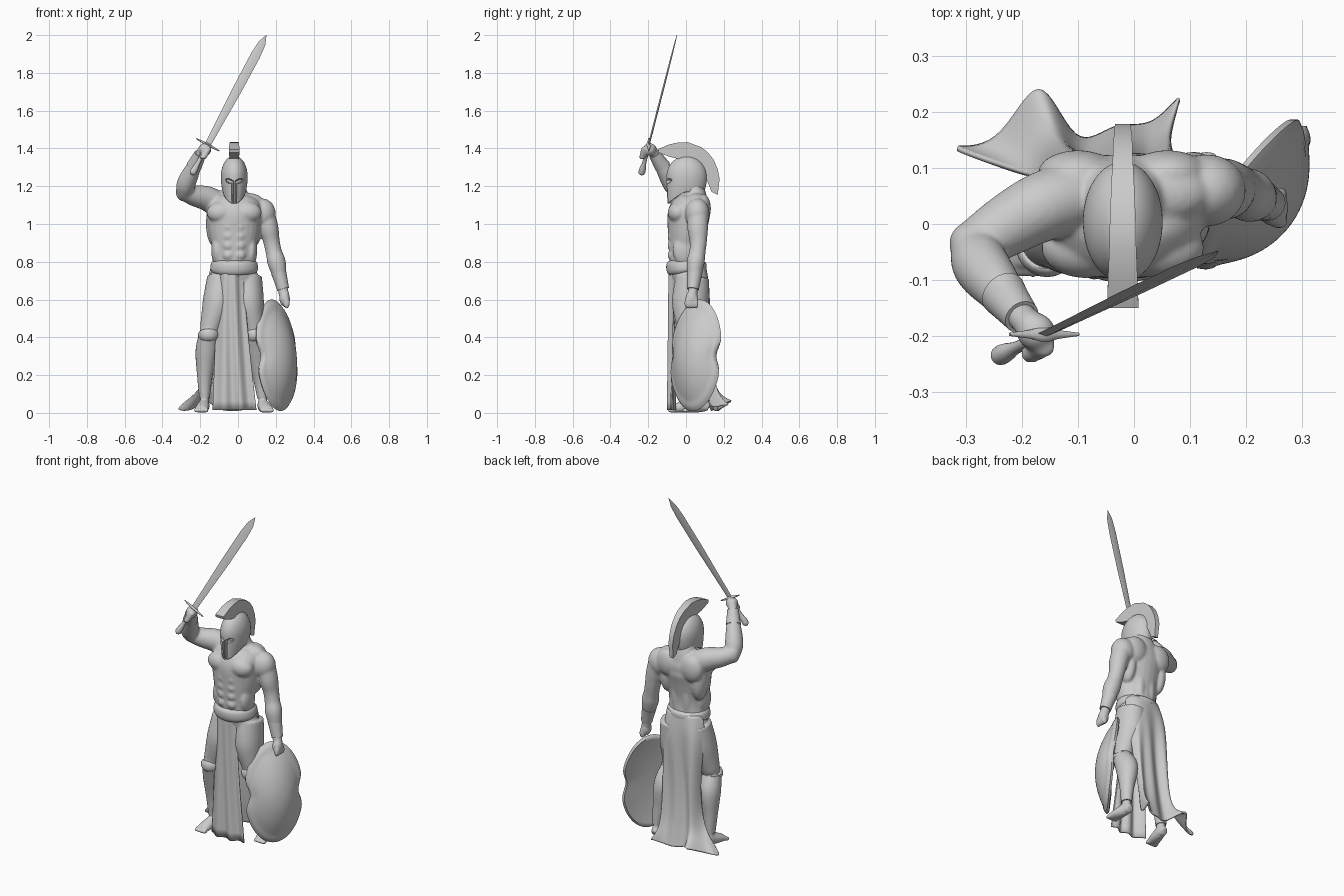
import bpy, bmesh, math
from mathutils import Vector, Matrix

X, Y, Z = Vector((1, 0, 0)), Vector((0, 1, 0)), Vector((0, 0, 1))


def finish(bm, name, angle=40):
    bmesh.ops.recalc_face_normals(bm, faces=bm.faces[:])
    me = bpy.data.meshes.new(name)
    bm.to_mesh(me)
    bm.free()
    ob = bpy.data.objects.new(name, me)
    bpy.context.collection.objects.link(ob)
    bpy.ops.object.select_all(action='DESELECT')
    ob.select_set(True)
    bpy.context.view_layer.objects.active = ob
    bpy.ops.object.shade_smooth_by_angle(angle=math.radians(angle))
    return ob


def loft(bm, pts, ref=Y, n=24, k=5):
    """Closed tube through (x, y, z, radius along ref, other radius)."""
    P = [pts[0]] + list(pts) + [pts[-1]]
    path = []
    for i in range(1, len(P) - 2):
        for j in range(k):
            t = j / k
            path.append([0.5 * (2*b + (c - a)*t + (2*a - 5*b + 4*c - d)*t*t + (3*b - a - 3*c + d)*t**3)
                         for a, b, c, d in zip(*P[i-1:i+3])])
    path.append(list(pts[-1]))
    rings = []
    for i, p in enumerate(path):
        t = (Vector(path[min(i+1, len(path)-1)][:3]) - Vector(path[max(i-1, 0)][:3])).normalized()
        a = (ref - t * ref.dot(t)).normalized()
        b = t.cross(a)
        rings.append([bm.verts.new(Vector(p[:3]) + a*p[3]*math.cos(w) + b*p[4]*math.sin(w))
                      for w in (2*math.pi*q/n for q in range(n))])
    for r, s in zip(rings, rings[1:]):
        for q in range(n):
            bm.faces.new((r[q], r[(q+1) % n], s[(q+1) % n], s[q]))
    bm.faces.new(rings[0])
    bm.faces.new(rings[-1])


def ball(bm, c, r):
    bmesh.ops.create_uvsphere(bm, u_segments=20, v_segments=12, radius=1,
                              matrix=Matrix.Translation(c) @ Matrix.Diagonal((*r, 1)))


def grid(bm, rows, weld=0):
    vs = [[bm.verts.new(p) for p in row] for row in rows]
    for r, s in zip(vs, vs[1:]):
        for i in range(len(r) - 1):
            bm.faces.new((r[i], r[i+1], s[i+1], s[i]))
    if weld:
        bmesh.ops.remove_doubles(bm, verts=bm.verts[:], dist=weld)


def part(name, pts, **kw):
    bm = bmesh.new()
    loft(bm, pts, **kw)
    return finish(bm, name)


# Sword axis is shared by hand and weapon
pommel, tip = Vector((-.24, -.235, 1.27)), Vector((.15, -.048, 2.0))
wide = Vector((.88, 0, -.47))
along = lambda t: pommel.lerp(tip, t)

# Body: overlapping volumes fused by a voxel remesh
bm = bmesh.new()
loft(bm, [(-.02, .02, .62, .07, .10), (-.02, .02, .70, .088, .128), (-.02, .005, .78, .090, .115),
          (-.02, .0, .87, .092, .117), (-.02, .005, .96, .102, .135), (-.02, .015, 1.05, .112, .145),
          (-.02, .035, 1.11, .094, .135), (-.02, .045, 1.16, .06, .075), (-.02, .02, 1.22, .055, .055)])
ball(bm, (-.02, .01, 1.24), (.055, .07, .09))
muscles = [(.068, -.042, 1.06, .078, .055, .058), (.105, .045, 1.0, .045, .06, .12),
           (.08, .09, 1.08, .072, .042, .08), (.034, .06, .91, .034, .036, .18),
           (.065, .055, 1.12, .09, .055, .045), (.06, .055, .67, .07, .06, .08),
           (.092, -.01, .86, .03, .06, .08)]
muscles += [(.03, -.076, z, .03, .022, .028) for z in (.985, .935, .885, .835)]
for dx, y, z, *r in muscles:
    for s in (-1, 1):
        ball(bm, (-.02 + s*dx, y, z), r)
# Legs and feet
right_leg = [(-.09, .02, .72, .085, .073), (-.108, .0, .58, .092, .08), (-.143, -.02, .46, .062, .058),
             (-.155, -.028, .41, .05, .048), (-.166, .005, .32, .058, .054), (-.176, .015, .19, .037, .035),
             (-.177, .02, .08, .027, .023), (-.178, .02, .02, .03, .027)]
left_leg = [(.05, .035, .72, .088, .077), (.06, .02, .58, .095, .078), (.083, .01, .46, .062, .056),
            (.09, .01, .41, .05, .048), (.100, .06, .32, .061, .054), (.118, .08, .19, .038, .035),
            (.13, .09, .08, .027, .023), (.13, .09, .02, .03, .027)]
for leg, toe in ((right_leg, (-.195, -.075)), (left_leg, (.153, .0))):
    loft(bm, leg)
    hx, hy = leg[-1][:2]
    loft(bm, [(hx, hy + .03, .025, .022, .022), (hx, hy, .04, .028, .036),
              ((hx + toe[0])/2, (hy + toe[1])/2, .03, .035, .03), (*toe, .018, .037, .017)], ref=X)
    for i in range(5):
        ball(bm, (toe[0] - .03 + i*.015, toe[1] - .004, .013), (.009, .018, .012))
# Raised arm
loft(bm, [(-.10, .05, 1.10, .07, .065), (-.165, .03, 1.135, .066, .062), (-.23, -.005, 1.15, .056, .055),
          (-.285, -.04, 1.17, .046, .046)], ref=Z)
loft(bm, [(-.285, -.035, 1.155, .04, .04), (-.275, -.07, 1.21, .052, .05), (-.245, -.11, 1.28, .045, .043),
          (-.205, -.16, 1.36, .027, .027), (-.18, -.185, 1.40, .028, .028)])
ball(bm, (-.29, -.035, 1.17), (.04, .04, .05))
ball(bm, (-.175, -.192, 1.395), (.035, .034, .034))
for i in range(4):
    ball(bm, along(.115 + i*.02) + Vector((.012, -.016, 0)), (.021, .02, .012))
# Lowered arm
ball(bm, (.13, .06, 1.055), (.07, .065, .08))
loft(bm, [(.135, .065, 1.07, .055, .055), (.162, .062, .98, .055, .052), (.177, .065, .91, .046, .044),
          (.19, .06, .85, .043, .043), (.206, .05, .79, .047, .048), (.231, .04, .68, .028, .028),
          (.243, .035, .63, .025, .028)])
ball(bm, (.247, .03, .605), (.029, .034, .042))
for i in range(4):
    ball(bm, (.258, .002 + i*.018, .58), (.017, .010, .03))
body = finish(bm, "body", 180)
m = body.modifiers.new("fuse", 'REMESH')
m.mode, m.voxel_size, m.use_smooth_shade = 'VOXEL', .006, True
m = body.modifiers.new("soften", 'SMOOTH')
m.factor, m.iterations = .5, 9

# Greaves with rolled knee rims, and wrist cuffs
for side, leg in (("right", right_leg), ("left", left_leg)):
    part(side + "_greave", [(x, y, z, a + .005, b + .005) for x, y, z, a, b in leg[3:7]])
    x, y, z, a, b = leg[3]
    part(side + "_greave_rim", [(x, y, z - .010, a + .003, b + .003), (x, y - .002, z - .004, a + .010, b + .008),
                                (x, y - .005, z + .010, a + .012, b + .009), (x, y - .003, z + .018, a, b)])
part("left_cuff", [(.215, .047, .745, .041, .041), (.224, .043, .712, .037, .037), (.239, .037, .655, .031, .032)])
part("right_cuff", [(-.233, -.124, 1.305, .043, .041), (-.22, -.141, 1.33, .038, .037), (-.20, -.166, 1.37, .032, .032)])

# Belt
part("belt", [(-.02, .005, .745, .094, .116), (-.02, .003, .76, .106, .126),
              (-.02, .002, .79, .105, .123), (-.02, .002, .805, .09, .113)], n=48)

# Front cloth with a few soft vertical folds
bm = bmesh.new()
rows = []
for j in range(17):
    v = j / 16
    x0, x1 = -.105 - .03*v, .028 + .07*v**1.3
    rows.append([(x0 + (x1 - x0)*u,
                  -.092 + .011*(.3 + .7*v)*math.cos(u**1.2*math.pi*5) + .16*(1 - .5*v)*(u - .5)**2,
                  .78 - .765*v) for u in (i/40 for i in range(41))])
grid(bm, rows)
cloth = finish(bm, "front_cloth", 60)
cloth.modifiers.new("thickness", 'SOLIDIFY').thickness = .008

# Back cloth, draped in folds; the hem trails outward and its tails lift
bm = bmesh.new()
hems = [(.79, (-.145, .03, -.115, .08, -.08, .095, -.05, .105, .0, .105, .04, .095, .075, .08, .10, .03)),
        (.66, (-.17, .06, -.14, .12, -.10, .125, -.05, .115, .0, .13, .04, .135, .08, .12, .105, .07)),
        (.40, (-.15, .08, -.145, .12, -.11, .15, -.07, .085, -.02, .14, .025, .10, .065, .14, .085, .09)),
        (.17, (-.17, .08, -.16, .11, -.13, .165, -.09, .10, -.03, .16, .025, .12, .068, .165, .065, .12)),
        (.085, (-.24, .11, -.20, .11, -.15, .215, -.10, .11, -.03, .175, .03, .15, .075, .20, .06, .12)),
        (.012, (-.35, .15, -.24, .125, -.168, .30, -.105, .12, -.035, .19, .035, .165, .10, .265, .05, .12))]
grid(bm, [[(c[i], c[i+1], z + .8*max(0, c[i+1] - .2)) for i in range(0, 16, 2)] for z, c in hems])
cloth = finish(bm, "back_cloth", 180)
m = cloth.modifiers.new("smooth", 'SUBSURF')
m.levels = m.render_levels = 3
cloth.modifiers.new("thickness", 'SOLIDIFY').thickness = .009

# Helmet: dome with deep cheek plates; eyes and slits either side of the nose guard are recessed
bm = bmesh.new()
rows = []
for j in range(61):
    v = j / 60
    row = []
    for i in range(121):
        a = 2*math.pi*i/120
        front = max(0, -math.cos(a))
        if v < .5:
            w = v*math.pi
            r, z = max(math.sin(w), .001), 1.25 + .112*math.cos(w)
        else:
            t = (v - .5)*2
            r, z = 1 - .14*t*t, 1.25 - t*(.08 + .062*front**1.5)
        dx = .071*r*math.sin(a)
        y = .004 + .107*(r + (1 - r)*.6*front*(v > .5))*math.cos(a)
        eye = ((abs(dx) - .026)/.019)**2 + ((z - 1.228 - .25*(abs(dx) - .028))/.010)**2 < 1
        slit = .006 < abs(dx) < .0125 and z < 1.228
        row.append((-.02 + dx, y + (.02 if front and (eye or slit) else 0), z))
    rows.append(row)
grid(bm, rows, .0003)
helmet = finish(bm, "helmet")
m = helmet.modifiers.new("thickness", 'SOLIDIFY')
m.thickness, m.offset = .008, -1

# Crest: outer and inner (y, z) profile with half widths
crest = [(-.15, 1.395, -.145, 1.378, .028), (-.09, 1.421, -.085, 1.355, .026), (-.04, 1.432, -.04, 1.345, .024),
         (.01, 1.433, .0, 1.345, .023), (.08, 1.407, .06, 1.32, .02), (.115, 1.38, .08, 1.295, .018),
         (.145, 1.343, .095, 1.27, .017), (.168, 1.29, .11, 1.23, .015), (.178, 1.24, .122, 1.205, .014),
         (.168, 1.155, .135, 1.17, .011)]
bm = bmesh.new()
grid(bm, [[(-.02 - w, c, d), (-.02 - w, a, b), (-.02 + w, a, b), (-.02 + w, c, d), (-.02 - w, c, d)]
          for a, b, c, d, w in crest], .0001)
bmesh.ops.holes_fill(bm, edges=bm.edges[:])
finish(bm, "helmet_crest", 45)

# Shield: domed oval front with waisted sides and raised border, closed by a flatter back
bm = bmesh.new()
n = Vector((.79, -.61, 0))
side, up = Vector((.61, .79, 0)), Z - n*.1
rows = []
for j in range(41):
    r = max(abs(j - 40 if j > 20 else j)/20, .001)
    row = []
    for i in range(97):
        a = 2*math.pi*i/96
        h = .295*r*math.sin(a)
        waist = r*r*math.exp(-(h/.06)**2)
        w = .172*r*math.cos(a)*(1 - .19*waist)
        if j > 20:
            d = .025*(1 - r*r) + .012*waist - .032
        else:
            d = .095*(1 - r*r) + .008*math.exp(-((r - .93)/.06)**2) + .012*waist - .02
        row.append(Vector((.216, .043, .305)) + side*w + up*h + n*d)
    rows.append(row)
grid(bm, rows, .0006)
finish(bm, "shield", 50)

# Sword: blade, guard, grip and flared pommel
part("sword_blade", [(*along(t), w, d) for t, w, d in
     ((.21, .016, .005), (.4, .02, .005), (.6, .025, .005), (.85, .026, .004), (.94, .02, .003), (1, .001, .001))],
     ref=wide, n=4, k=1)
g = along(.205)
part("sword_guard", [(*(g + wide*s), a, b) for s, a, b in
     ((-.07, .003, .003), (-.03, .006, .008), (0, .009, .014), (.03, .006, .008), (.07, .003, .003))],
     ref=(tip - pommel).normalized(), n=12)
part("sword_grip", [(*along(t), r, r) for t, r in
     ((-.012, .008), (0, .017), (.03, .017), (.08, .011), (.16, .012), (.21, .011))], ref=wide, n=16)
